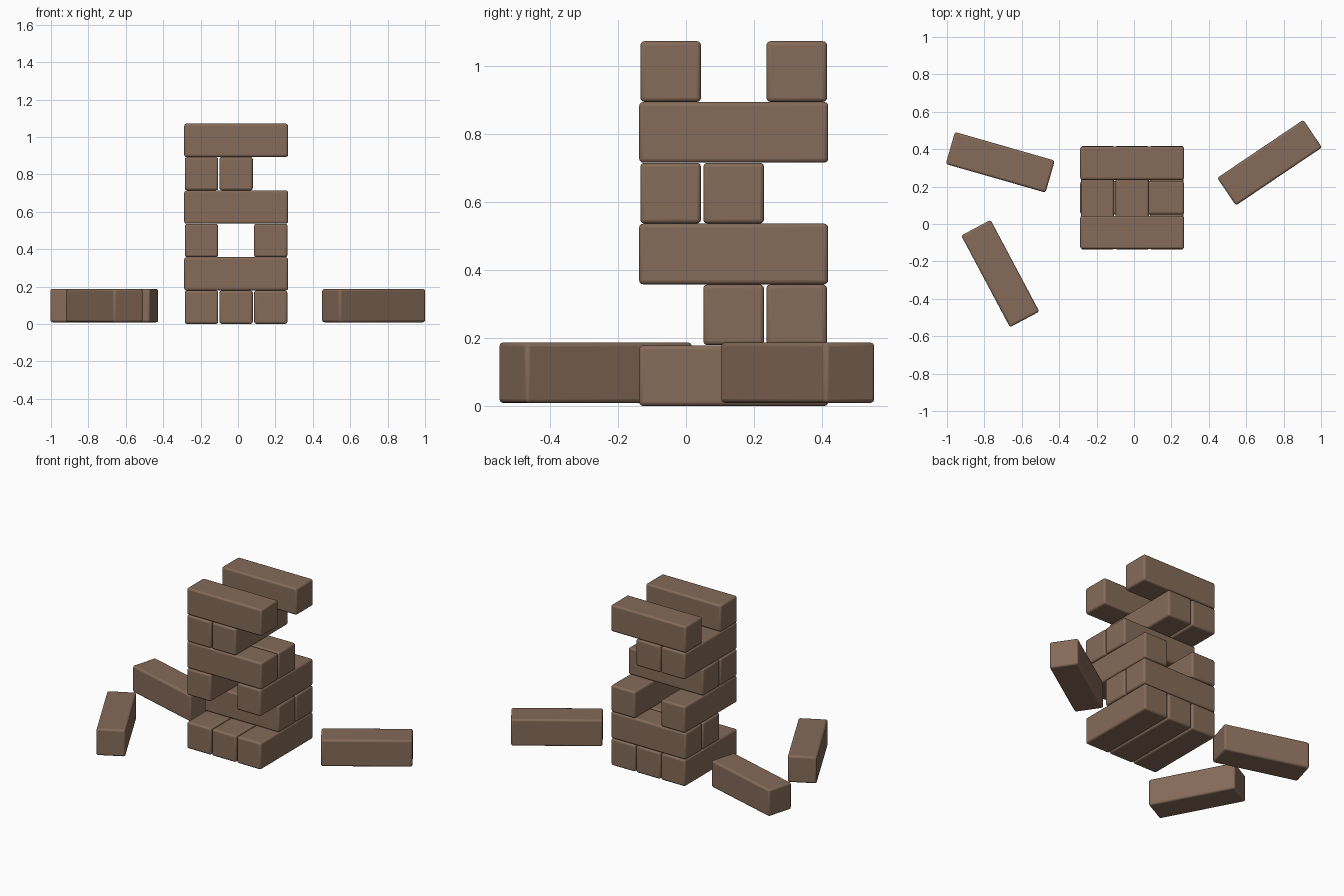
import bpy
import math

if "Cube" in bpy.data.objects:
    bpy.data.objects.remove(bpy.data.objects["Cube"])

LENGTH, SIDE = 0.555, 0.178   # one wooden block
PITCH = 0.185                 # spacing of blocks within a layer
LAYER = 0.1785                # height of a layer
CX, CY = -0.01, 0.14          # tower axis

wood = bpy.data.materials.new("brown wood")
wood.diffuse_color = (0.235, 0.146, 0.098, 1)
wood.use_nodes = True
wood.node_tree.nodes["Principled BSDF"].inputs["Base Color"].default_value = wood.diffuse_color


def block(name, x, y, z, degrees):
    """Rounded block with its length along x, turned about z."""
    bpy.ops.mesh.primitive_cube_add(size=1, location=(x, y, z))
    ob = bpy.context.object
    ob.name = name
    ob.scale = (LENGTH, SIDE, SIDE)
    bpy.ops.object.transform_apply(location=False, rotation=False, scale=True)
    ob.rotation_euler.z = math.radians(degrees)
    ob.data.materials.append(wood)
    bevel = ob.modifiers.new("rounded edges", "BEVEL")
    bevel.width = 0.012
    bevel.segments = 3
    bpy.ops.object.shade_smooth_by_angle(angle=math.radians(40))
    return ob


# Tower: slots filled in each layer, bottom to top; layers alternate direction
layers = [(-1, 0, 1), (0, 1), (-1, 1), (-1, 0), (-1, 0), (-1, 1)]
for i, slots in enumerate(layers):
    z = 0.09 + i * LAYER
    for s in slots:
        name = f"tower_layer_{i + 1}_block_{s + 2}"
        if i % 2 == 0:
            block(name, CX + s * PITCH, CY, z, 90)
        else:
            block(name, CX, CY + s * PITCH, z, 0)

# Loose blocks lying around the tower
loose = [(-0.715, 0.33, -16), (-0.715, -0.265, -62), (0.725, 0.328, 34)]
for i, (x, y, angle) in enumerate(loose):
    block(f"loose_block_{i + 1}", x, y, 0.0985, angle)
